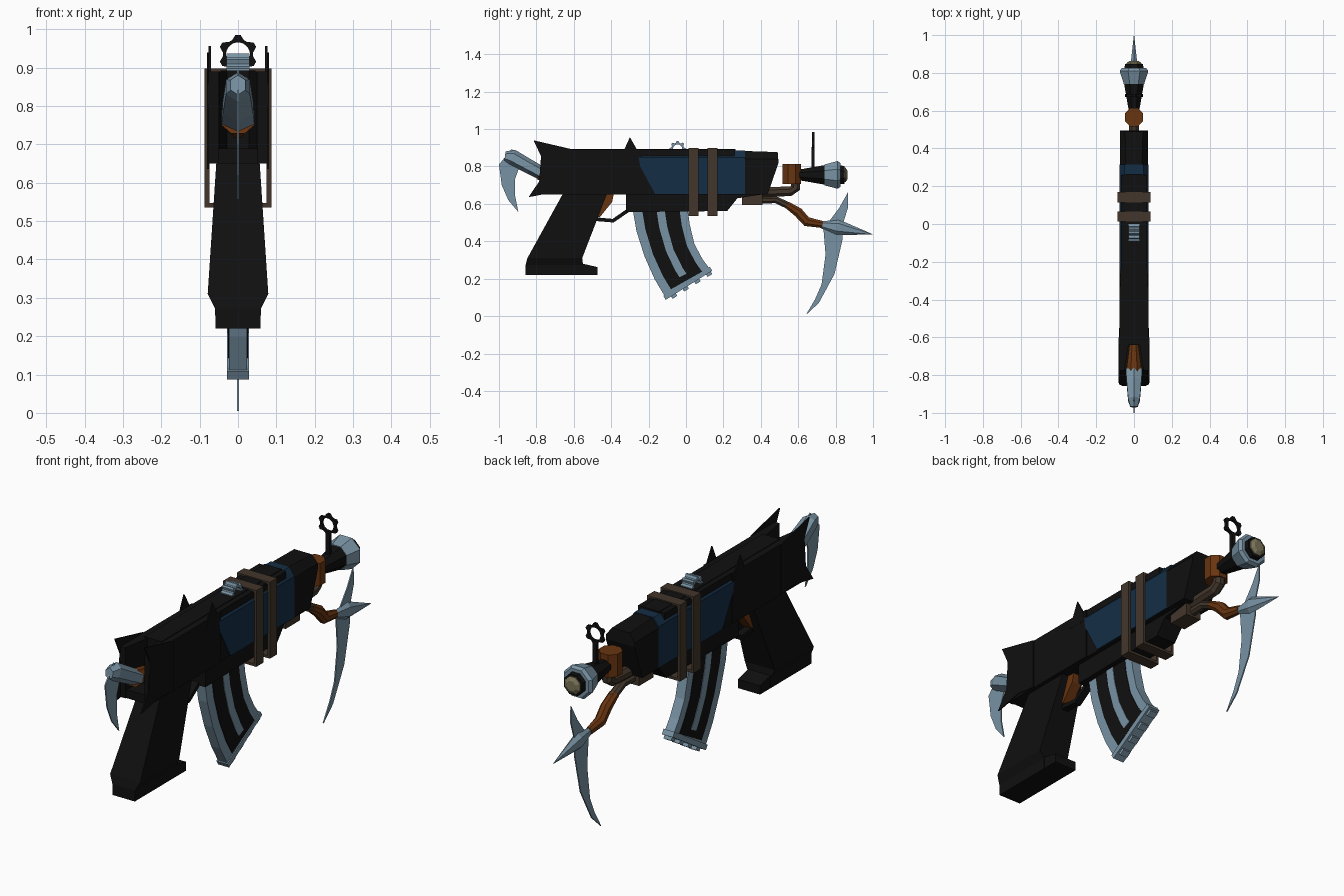
import bpy, bmesh
from math import sin, cos, pi
from mathutils import Vector

if "Cube" in bpy.data.objects:
    bpy.data.objects.remove(bpy.data.objects["Cube"])


def material(name, rgb):
    m = bpy.data.materials.new(name)
    m.use_nodes = True
    m.diffuse_color = (*rgb, 1)
    m.node_tree.nodes["Principled BSDF"].inputs["Base Color"].default_value = (*rgb, 1)
    return m


BLACK = material("matte black", (.005, .005, .005))
BLUE = material("dark blue", (.007, .027, .06))
STEEL = material("blue steel", (.19, .29, .37))
BROWN = material("strap brown", (.055, .037, .024))
ORANGE = material("rust orange", (.14, .035, .005))
OLIVE = material("olive lens", (.2, .18, .1))


def finish(name, bm, mat):
    bmesh.ops.recalc_face_normals(bm, faces=bm.faces)
    mesh = bpy.data.meshes.new(name)
    bm.to_mesh(mesh)
    bm.free()
    mesh.materials.append(mat)
    obj = bpy.data.objects.new(name, mesh)
    bpy.context.collection.objects.link(obj)
    return obj


def skin(name, rings, mat, closed=False, shoulder=None):
    """Join rings of points; cap the ends, or close the loop. Shoulder clips the top edges."""
    bm = bmesh.new()
    loops = [[bm.verts.new(p) for p in ring] for ring in rings]
    pairs = list(zip(loops, loops[1:]))
    if closed:
        pairs.append((loops[-1], loops[0]))
    else:
        bm.faces.new(loops[0])
        bm.faces.new(loops[-1])
    n = len(loops[0])
    for a, b in pairs:
        for i in range(n):
            j = (i + 1) % n
            bm.faces.new((a[i], a[j], b[j], b[i]))
    if shoulder:
        for s in (-1, 1):
            geom = bm.verts[:] + bm.edges[:] + bm.faces[:]
            cut = bmesh.ops.bisect_plane(bm, geom=geom, plane_co=(s * shoulder[0], 0, shoulder[1]),
                                         plane_no=(s * .8, 0, .6), clear_outer=True)
            edges = [e for e in cut["geom_cut"] if isinstance(e, bmesh.types.BMEdge)]
            bmesh.ops.edgeloop_fill(bm, edges=edges)
    return finish(name, bm, mat)


def prism(name, outline, half, mat, x=0, shoulder=None):
    """Extrude a side outline of (y, z) points across x."""
    return skin(name, [[(x + s * half, y, z) for y, z in outline] for s in (-1, 1)],
                mat, shoulder=shoulder)


def box(name, y0, y1, z0, z1, half, mat, x=0):
    return prism(name, [(y0, z0), (y1, z0), (y1, z1), (y0, z1)], half, mat, x)


def loft(name, path, mat, sides=8):
    """Sweep a polygon along (y, z, x radius, radius) points in the middle plane."""
    rings = []
    for i, (y, z, rx, r) in enumerate(path):
        a, b = path[max(i - 1, 0)], path[min(i + 1, len(path) - 1)]
        t = Vector((0, b[0] - a[0], b[1] - a[1])).normalized()
        up = Vector((0, -t.z, t.y))
        angles = [2 * pi * (k + .5) / sides for k in range(sides)]
        rings.append([Vector((rx * cos(g), y, z)) + up * r * sin(g) for g in angles])
    return skin(name, rings, mat)


def gear(name, place, r_in, r_out, r_tooth, teeth, half, mat):
    """Toothed ring; place maps (u, v, depth) to a point."""
    rings = []
    for k in range(teeth * 4):
        g = 2 * pi * (k - .5) / (teeth * 4) + pi / 2
        r = r_tooth if k % 4 < 2 else r_out
        rings.append([place(q * cos(g), q * sin(g), d) for q, d in
                      ((r_in, -half), (r, -half), (r, half), (r_in, half))])
    return skin(name, rings, mat, closed=True)


# Receiver, front shroud and blue jacket
box("receiver", -.64, .26, .65, .89, .07, BLACK)
prism("front_shroud", [(.25, .65), (.436, .65), (.495, .82), (.49, .877), (.25, .885)],
      .075, BLACK, shoulder=(.075, .84))
prism("blue_jacket", [(-.26, .885), (-.245, .8), (-.165, .652), (.315, .652), (.315, .885)],
      .077, BLUE, shoulder=(.077, .848))
box("top_rail", -.64, .265, .86, .893, .045, BLACK)
box("rear_receiver", -.64, -.24, .65, .89, .076, BLACK)
prism("lower_receiver", [(-.32, .66), (-.32, .556), (.22, .562), (.275, .63), (.436, .655)],
      .052, BLACK)

# Rear walls, spiked side plates and top spikes
box("rear_floor", -.77, -.63, .65, .69, .075, BLACK)
for s, side in ((1, "left"), (-1, "right")):
    skin(side + "_rear_wall", [[(s * a, y, z) for a, z in
         ((inner, .65), (.077, .65), (.077, .89), (inner, .89))]
         for y, inner in ((-.635, .028), (-.775, .05))], BLACK)
    prism(side + "_spiked_plate", [(-.6, .89), (-.815, .94), (-.775, .855), (-.785, .72),
          (-.842, .636), (-.70, .663), (-.6, .65)], .003, BLACK, x=s * .078)
    prism(side + "_top_spike", [(-.35, .84), (-.33, .89), (-.30, .957), (-.262, .89), (-.25, .84)],
          .003, BLACK, x=s * .074)

# Grip, trigger and guard
skin("grip", [[(-h, a, z), (h, a, z), (h, b, z), (-h, b, z)] for a, b, z, h in
     ((-.655, -.42, .66, .056), (-.848, -.555, .31, .079),
      (-.858, -.55, .272, .06), (-.858, -.55, .22, .058))], BLACK)
prism("grip_foot", [(-.6, .22), (-.473, .22), (-.473, .262), (-.56, .282), (-.6, .28)],
      .058, BLACK)
prism("trigger", [(-.45, .66), (-.385, .66), (-.395, .61), (-.46, .53), (-.49, .53)],
      .025, ORANGE)
loft("trigger_guard", [(-.5, .52, .025, .014), (-.39, .51, .025, .014), (-.31, .565, .025, .014)],
     BLACK, 4)

# Curved magazine built between a rear and a front edge
REAR = [(-.29, .6), (-.265, .455), (-.222, .32), (-.168, .198), (-.104, .09)]
FRONT = [(.005, .6), (.02, .49), (.045, .385), (.088, .305), (.136, .24)]


def mag_point(f, t):
    i = min(int(t), 3)
    a, b = (Vector(e[i]).lerp(Vector(e[i + 1]), t - i) for e in (REAR, FRONT))
    return tuple(a.lerp(b, f))


def mag_band(name, f0, f1, end, half, mat):
    steps = [0, 1, 2, 3, end]
    outline = [mag_point(f0, t) for t in steps] + [mag_point(f1, t) for t in reversed(steps)]
    return prism(name, outline, half, mat)


mag_band("magazine", 0, 1, 4, .024, STEEL)
mag_band("magazine_panel", .17, .85, 3.72, .0265, BLACK)
mag_band("magazine_rib", .43, .58, 3.4, .029, STEEL)
low, high = Vector(REAR[-1]), Vector(FRONT[-1])
along = (high - low).normalized()
down = Vector((along.y, -along.x))
prism("magazine_base", [low - along * .005, high + along * .005,
      high + along * .005 - down * .025, low - along * .005 - down * .025], .029, STEEL)
for i in range(4):
    p = low.lerp(high, .1 + .26 * i)
    prism("magazine_nub", [p, p + along * .03, p + along * .03 + down * .015, p + down * .015],
          .02, STEEL)

# Straps: square frames around the body
for y0 in (.013, .115):
    y1 = y0 + .054
    skin("strap", [[(x, y0, z), (x, y1, z), (x * k, y1, zi), (x * k, y0, zi)]
         for x, z, zi, k in ((-.087, .535, .547, .86), (.087, .535, .547, .86),
                             (.087, .898, .886, .86), (-.087, .898, .886, .86))],
         BROWN, closed=True)

# Rear sight
gear("rear_sight", lambda u, v, d: (d, u - .045, v + .893), .025, .034, .044, 8, .03, STEEL)

# Underbarrel block, pipes and muzzle
box("pipe_block", .30, .41, .593, .65, .04, BROWN)
loft("upper_pipe", [(.36, .66, .028, .028), (.56, .668, .028, .028),
     (.585, .685, .028, .028), (.585, .72, .028, .028)], BROWN)
loft("lower_pipe", [(.38, .62, .022, .02), (.48, .622, .022, .02), (.56, .585, .022, .02)], BROWN)
loft("blade_arm", [(.54, .595, .024, .02), (.60, .555, .026, .028), (.645, .505, .026, .028),
     (.73, .49, .016, .02)], ORANGE)
loft("muzzle_joint", [(.566, .706, .053, .053), (.566, .813, .053, .053)], ORANGE)
AXIS = .755
loft("muzzle_cone", [(.6, AXIS, .03, .03), (.75, AXIS, .058, .058)], BLACK)
loft("muzzle_flare", [(.74, AXIS, .058, .06), (.81, AXIS, .082, .08), (.825, AXIS, .07, .07)], STEEL)
loft("muzzle_ring", [(.81, AXIS, .055, .055), (.848, AXIS, .052, .052)], BLACK)
loft("muzzle_lens", [(.83, AXIS, .044, .044), (.853, AXIS, .042, .042), (.863, AXIS, .025, .025)],
     OLIVE)
box("front_sight_post", .672, .688, .77, .905, .01, BLACK)
gear("front_sight_ring", lambda u, v, d: (u, d + .68, v + .935), .031, .04, .051, 6, .007, BLACK)

# Front blade and spike
prism("front_blade", [(.865, .66), (.866, .58), (.838, .49), (.837, .41), (.794, .225),
      (.71, .07), (.64, .005), (.69, .09), (.725, .17), (.746, .33), (.735, .465),
      (.775, .52), (.82, .58)], .003, STEEL)
loft("front_spike", [(.70, .492, .008, .012), (.81, .475, .025, .042), (.998, .437, .001, .001)],
     STEEL, 6)

# Rear hook
loft("hook_rod", [(-.63, .745, .024, .03), (-.79, .765, .046, .04)], ORANGE)
loft("hook_bar", [(-.775, .765, .05, .036), (-.83, .795, .046, .038),
     (-.93, .85, .036, .042), (-.968, .855, .022, .026)], STEEL, 6)
prism("hook_blade", [(-.933, .893), (-1, .81), (-.985, .70), (-.95, .62), (-.896, .556),
      (-.915, .65), (-.915, .73), (-.89, .80), (-.86, .845)], .003, STEEL)
